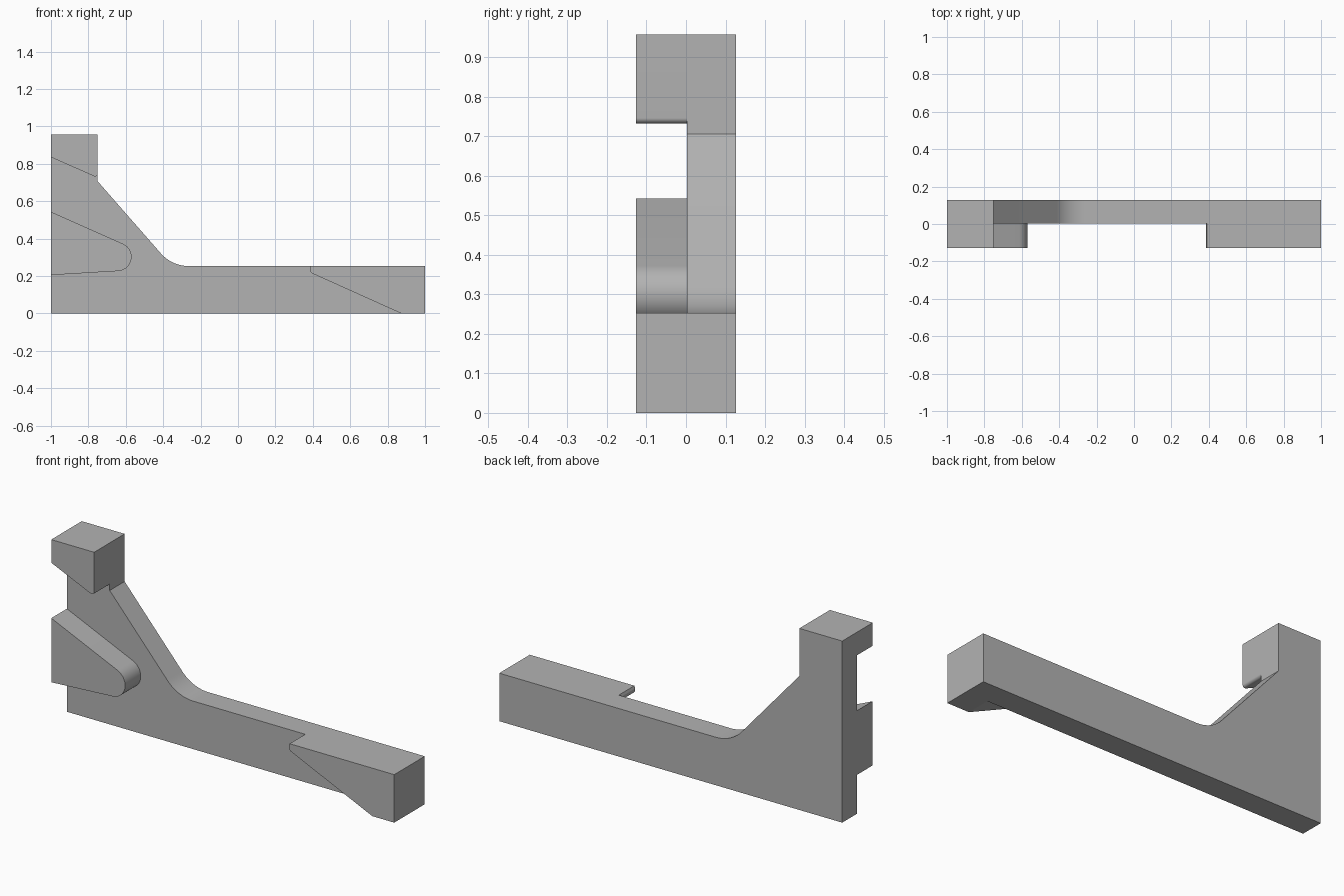
import bpy, bmesh, math
from mathutils import Vector

cube = bpy.data.objects.get("Cube")
if cube:
    bpy.data.objects.remove(cube, do_unlink=True)

FRONT, SEAM, BACK = -0.127, 0.003, 0.127
BAR_TOP, TOWER_TOP, TOWER_SIDE = 0.253, 0.957, -0.75

grey = bpy.data.materials.new("plain_grey")
grey.use_nodes = True
colour = (0.45, 0.45, 0.45, 1)
grey.diffuse_color = colour
grey.node_tree.nodes["Principled BSDF"].inputs["Base Color"].default_value = colour


def rounded(corners, steps=14):
    """Outline from (x, z, fillet radius) corners."""
    points = []
    for i, (x, z, r) in enumerate(corners):
        p = Vector((x, z))
        if r == 0:
            points.append(p)
            continue
        a = (Vector(corners[i - 1][:2]) - p).normalized()
        b = (Vector(corners[(i + 1) % len(corners)][:2]) - p).normalized()
        half = a.angle(b) / 2
        centre = p + (a + b).normalized() * r / math.sin(half)
        start = p + a * r / math.tan(half) - centre
        end = p + b * r / math.tan(half) - centre
        sweep = start.angle(end)
        for k in range(steps + 1):
            t = k / steps
            points.append(centre + (start * math.sin((1 - t) * sweep)
                                    + end * math.sin(t * sweep)) / math.sin(sweep))
    return points


def extrude(name, corners, y0, y1):
    """Solid slab with the given outline, from y0 to y1."""
    bm = bmesh.new()
    face = bm.faces.new([bm.verts.new((p.x, y0, p.y)) for p in rounded(corners)])
    grown = bmesh.ops.extrude_face_region(bm, geom=[face])
    verts = [v for v in grown["geom"] if isinstance(v, bmesh.types.BMVert)]
    bmesh.ops.translate(bm, verts=verts, vec=(0, y1 - y0, 0))
    bmesh.ops.recalc_face_normals(bm, faces=bm.faces)
    mesh = bpy.data.meshes.new(name)
    bm.to_mesh(mesh)
    bm.free()
    mesh.materials.append(grey)
    obj = bpy.data.objects.new(name, mesh)
    bpy.context.collection.objects.link(obj)
    return obj


# Back plate: long bar with a sloped tower at one end
bracket = extrude("bracket", [
    (-1, 0, 0), (1, 0, 0), (1, BAR_TOP, 0), (-0.353, BAR_TOP, 0.2),
    (TOWER_SIDE, 0.706, 0), (TOWER_SIDE, TOWER_TOP, 0), (-1, TOWER_TOP, 0)],
    SEAM, BACK)

# Raised lugs on the front
lugs = [
    extrude("top_lug", [
        (-1, 0.835, 0), (TOWER_SIDE, 0.725, 0.014),
        (TOWER_SIDE, TOWER_TOP, 0), (-1, TOWER_TOP, 0)], FRONT, SEAM),
    extrude("middle_lug", [
        (-1, 0.205, 0), (-0.329, 0.245, 0.076), (-1, 0.543, 0)], FRONT, SEAM),
    extrude("end_lug", [
        (0.872, 0, 0), (1, 0, 0), (1, BAR_TOP, 0), (0.39, BAR_TOP, 0),
        (0.385, 0.24, 0), (0.385, 0.219, 0.025)], FRONT, SEAM),
]

# Fuse the lugs to the plate
bpy.context.view_layer.objects.active = bracket
for lug in lugs:
    mod = bracket.modifiers.new("fuse", 'BOOLEAN')
    mod.operation, mod.solver, mod.object = 'UNION', 'EXACT', lug
    bpy.ops.object.modifier_apply(modifier=mod.name)
    bpy.data.objects.remove(lug, do_unlink=True)

# Merge flush faces and smooth only the fillets
bm = bmesh.new()
bm.from_mesh(bracket.data)
bmesh.ops.remove_doubles(bm, verts=bm.verts, dist=0.0001)
bmesh.ops.dissolve_limit(bm, angle_limit=math.radians(0.5),
                         verts=bm.verts, edges=bm.edges)
bm.to_mesh(bracket.data)
bm.free()
bpy.ops.object.select_all(action='DESELECT')
bracket.select_set(True)
bpy.ops.object.shade_smooth_by_angle(angle=math.radians(20))
